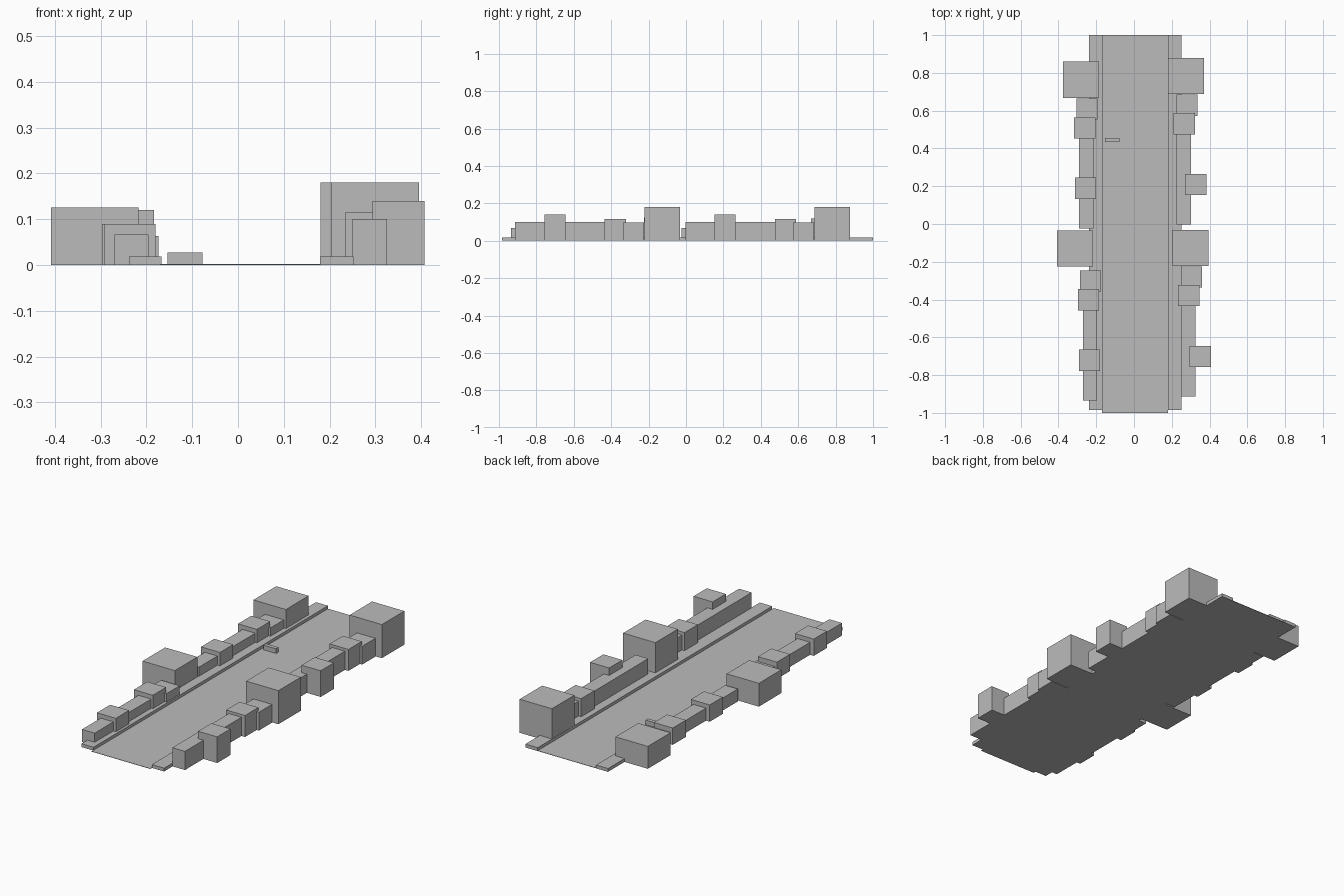
import bpy
import bmesh

cube = bpy.data.objects.get("Cube")
if cube:
    bpy.data.objects.remove(cube, do_unlink=True)

grey = bpy.data.materials.new("plain grey")
grey.use_nodes = True
colour = (0.5, 0.5, 0.5, 1)
grey.diffuse_color = colour
grey.node_tree.nodes["Principled BSDF"].inputs["Base Color"].default_value = colour


def box(name, x0, x1, y0, y1, height):
    """Block standing on the ground between the given limits."""
    mesh = bpy.data.meshes.new(name)
    bm = bmesh.new()
    bmesh.ops.create_cube(bm, size=1)
    for v in bm.verts:
        v.co = (x1 if v.co.x > 0 else x0,
                y1 if v.co.y > 0 else y0,
                height if v.co.z > 0 else 0)
    bm.to_mesh(mesh)
    bm.free()
    mesh.materials.append(grey)
    obj = bpy.data.objects.new(name, mesh)
    bpy.context.collection.objects.link(obj)
    return obj


# Street and its two pavements
box("road", -0.17, 0.18, -1, 1, 0.002)
box("right_pavement", -0.238, -0.167, -0.985, 1, 0.018)
box("left_pavement", 0.179, 0.252, -0.985, 1, 0.018)

# Small block standing on the road
box("road_barrier", -0.154, -0.078, 0.434, 0.455, 0.027)

# Each row of buildings appears twice along the street
left_row = [
    ("left_tower", 0.18, 0.371, 0.688, 0.878, 0.18),
    ("left_shop", 0.225, 0.335, 0.573, 0.685, 0.098),
    ("left_house", 0.21, 0.322, 0.475, 0.588, 0.115),
    ("left_terrace", 0.226, 0.301, -0.003, 0.58, 0.1),
    ("left_rear_house", 0.27, 0.383, 0.153, 0.265, 0.14),
]
right_row = [
    ("right_shop", -0.305, -0.194, 0.553, 0.665, 0.063),
    ("right_house", -0.317, -0.205, 0.453, 0.565, 0.09),
    ("right_terrace", -0.29, -0.215, -0.025, 0.56, 0.067),
    ("right_rear_house", -0.312, -0.2, 0.133, 0.245, 0.09),
]
for row, shift in ((left_row, 0.024), (right_row, 0.02)):
    for name, x0, x1, y0, y1, height in row:
        box(name + "_back", x0, x1, y0, y1, height)
        box(name + "_front", x0 + shift, x1 + shift, y0 - 0.91, y1 - 0.91, height)

# Wide buildings on the right side
box("right_tower_back", -0.376, -0.184, 0.668, 0.86, 0.12)
box("right_tower_front", -0.408, -0.217, -0.225, -0.034, 0.125)
